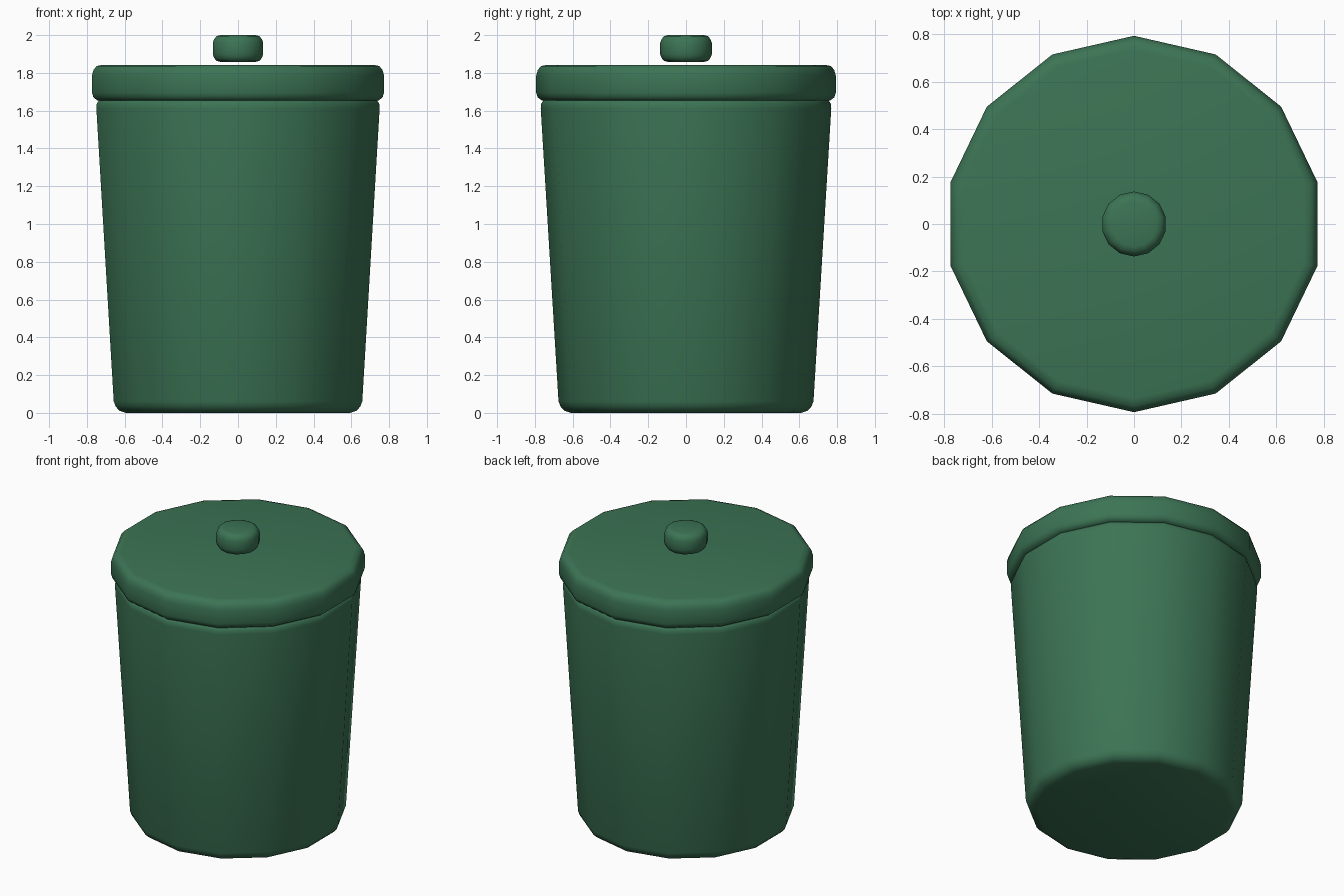
import bpy, bmesh, math

if "Cube" in bpy.data.objects:
    bpy.data.objects.remove(bpy.data.objects["Cube"])

SIDES = 14

green = bpy.data.materials.new("bin green")
green.diffuse_color = (0.045, 0.175, 0.09, 1)
green.use_nodes = True
green.node_tree.nodes["Principled BSDF"].inputs["Base Color"].default_value = green.diffuse_color


def lathe(name, profile):
    """Revolve (radius, height) points into a closed 14-sided solid."""
    bm = bmesh.new()
    rings = []
    for r, z in profile:
        rings.append([bm.verts.new((r * math.sin(2 * math.pi * i / SIDES),
                                    r * math.cos(2 * math.pi * i / SIDES), z))
                      for i in range(SIDES)])
    for a, b in zip(rings, rings[1:]):
        for i in range(SIDES):
            j = (i + 1) % SIDES
            bm.faces.new((a[i], a[j], b[j], b[i]))
    bm.faces.new(rings[0])
    bm.faces.new(rings[-1])
    bmesh.ops.recalc_face_normals(bm, faces=bm.faces)
    for f in bm.faces:
        f.smooth = True
    me = bpy.data.meshes.new(name)
    bm.to_mesh(me)
    bm.free()
    me.materials.append(green)
    ob = bpy.data.objects.new(name, me)
    bpy.context.collection.objects.link(ob)
    return ob


# Tapered bin body with rounded rims
lathe("body", [(0.61, 0.0), (0.645, 0.012), (0.665, 0.035), (0.675, 0.062),
               (0.769, 1.61), (0.768, 1.635), (0.755, 1.655), (0.72, 1.665)])

# Rounded lid overhanging the body
lathe("lid", [(0.735, 1.65), (0.765, 1.655), (0.785, 1.67), (0.793, 1.695),
              (0.793, 1.785), (0.785, 1.815), (0.768, 1.836), (0.735, 1.843)])

# Knob hovering just above the lid
lathe("knob", [(0.095, 1.858), (0.117, 1.864), (0.13, 1.88), (0.137, 1.90),
               (0.137, 1.958), (0.13, 1.978), (0.117, 1.994), (0.095, 2.0)])
